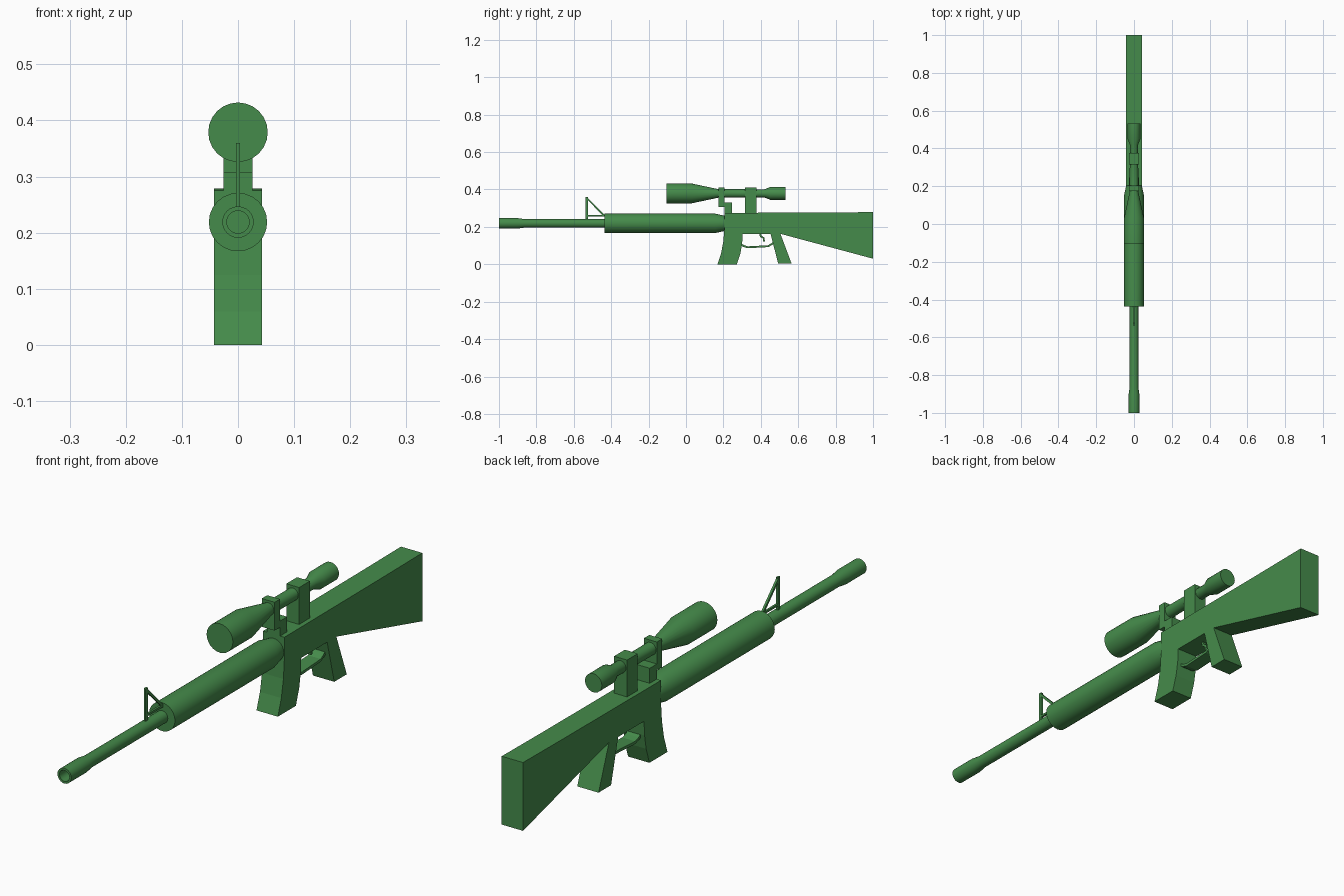
import bpy, bmesh, math
from mathutils import Vector

if "Cube" in bpy.data.objects:
    bpy.data.objects.remove(bpy.data.objects["Cube"])

green = bpy.data.materials.new("plain_green")
green.diffuse_color = (0.06, 0.26, 0.07, 1)
green.use_nodes = True
green.node_tree.nodes["Principled BSDF"].inputs["Base Color"].default_value = green.diffuse_color


def finish(name, bm):
    bmesh.ops.recalc_face_normals(bm, faces=bm.faces)
    me = bpy.data.meshes.new(name)
    bm.to_mesh(me)
    bm.free()
    me.materials.append(green)
    ob = bpy.data.objects.new(name, me)
    bpy.context.collection.objects.link(ob)
    return ob


def plate(name, pts, half):
    """Extrude a side (y, z) outline to both sides of x = 0."""
    bm = bmesh.new()
    f = bm.faces.new([bm.verts.new((-half, y, z)) for y, z in pts])
    r = bmesh.ops.extrude_face_region(bm, geom=[f])
    for v in r["geom"]:
        if isinstance(v, bmesh.types.BMVert):
            v.co.x = half
    return finish(name, bm)


def box(name, y0, y1, z0, z1, half):
    return plate(name, [(y0, z0), (y1, z0), (y1, z1), (y0, z1)], half)


def strip(name, path, thick, half):
    """Flat band following a side path."""
    a, b = [], []
    for i, p in enumerate(path):
        p0, p1 = path[max(i - 1, 0)], path[min(i + 1, len(path) - 1)]
        d = Vector((p1[0] - p0[0], p1[1] - p0[1])).normalized() * thick / 2
        a.append((p[0] - d.y, p[1] + d.x))
        b.append((p[0] + d.y, p[1] - d.x))
    return plate(name, a + b[::-1], half)


def lathe(name, prof, zc, n=24):
    """Turn (y, radius) steps around a lengthwise axis, capped at both ends."""
    bm = bmesh.new()
    rings = [[bm.verts.new((r * math.cos(math.tau * i / n), y,
                            zc + r * math.sin(math.tau * i / n)))
              for i in range(n)] for y, r in prof]
    for p, q in zip(rings, rings[1:]):
        for i in range(n):
            j = (i + 1) % n
            bm.faces.new((p[i], p[j], q[j], q[i]))
    bm.faces.new(rings[0])
    bm.faces.new(rings[-1])
    ob = finish(name, bm)
    ob.data.shade_smooth()
    bpy.ops.object.select_all(action='DESELECT')
    ob.select_set(True)
    bpy.context.view_layer.objects.active = ob
    bpy.ops.object.shade_smooth_by_angle(angle=math.radians(25))
    return ob


# Receiver, stock, grip and curved magazine in one side outline
plate("body_and_stock", [
    (0.205, 0.275), (0.76, 0.277), (1.0, 0.279), (1.0, 0.03), (0.505, 0.163),
    (0.565, 0.003), (0.493, 0.003), (0.452, 0.163),
    (0.303, 0.163), (0.300, 0.11), (0.291, 0.058), (0.272, 0.0),
    (0.168, 0.0), (0.188, 0.06), (0.200, 0.125), (0.205, 0.19)], 0.043)

# Trigger and its guard
strip("trigger_guard", [(0.29, 0.108), (0.308, 0.098), (0.33, 0.091), (0.44, 0.097),
                        (0.46, 0.109), (0.478, 0.125)], 0.010, 0.026)
strip("trigger", [(0.395, 0.168), (0.40, 0.150), (0.415, 0.140), (0.417, 0.122)],
      0.010, 0.006)

# Handguard, barrel with hollow muzzle
lathe("handguard", [(-0.437, 0.052), (0.155, 0.052), (0.21, 0.040)], 0.219)
lathe("barrel", [(-0.80, 0.020), (-0.93, 0.020), (-1.0, 0.020), (-1.0, 0.028),
                 (-0.90, 0.028), (-0.865, 0.023), (-0.43, 0.023)], 0.219)

# Front sight
box("sight_post", -0.537, -0.524, 0.235, 0.36, 0.004)
box("sight_base_bar", -0.53, -0.43, 0.256, 0.264, 0.004)
strip("sight_strut", [(-0.532, 0.356), (-0.435, 0.258)], 0.009, 0.004)

# Scope and its mounts
lathe("scope", [(-0.105, 0.053), (0.03, 0.053), (0.172, 0.023), (0.42, 0.022),
                (0.45, 0.034), (0.533, 0.034)], 0.379)
plate("front_scope_mount", [
    (0.205, 0.27), (0.246, 0.27), (0.246, 0.33), (0.205, 0.33), (0.205, 0.41),
    (0.174, 0.41), (0.174, 0.307), (0.205, 0.307)], 0.026)
box("rear_scope_mount", 0.315, 0.377, 0.27, 0.41, 0.026)
